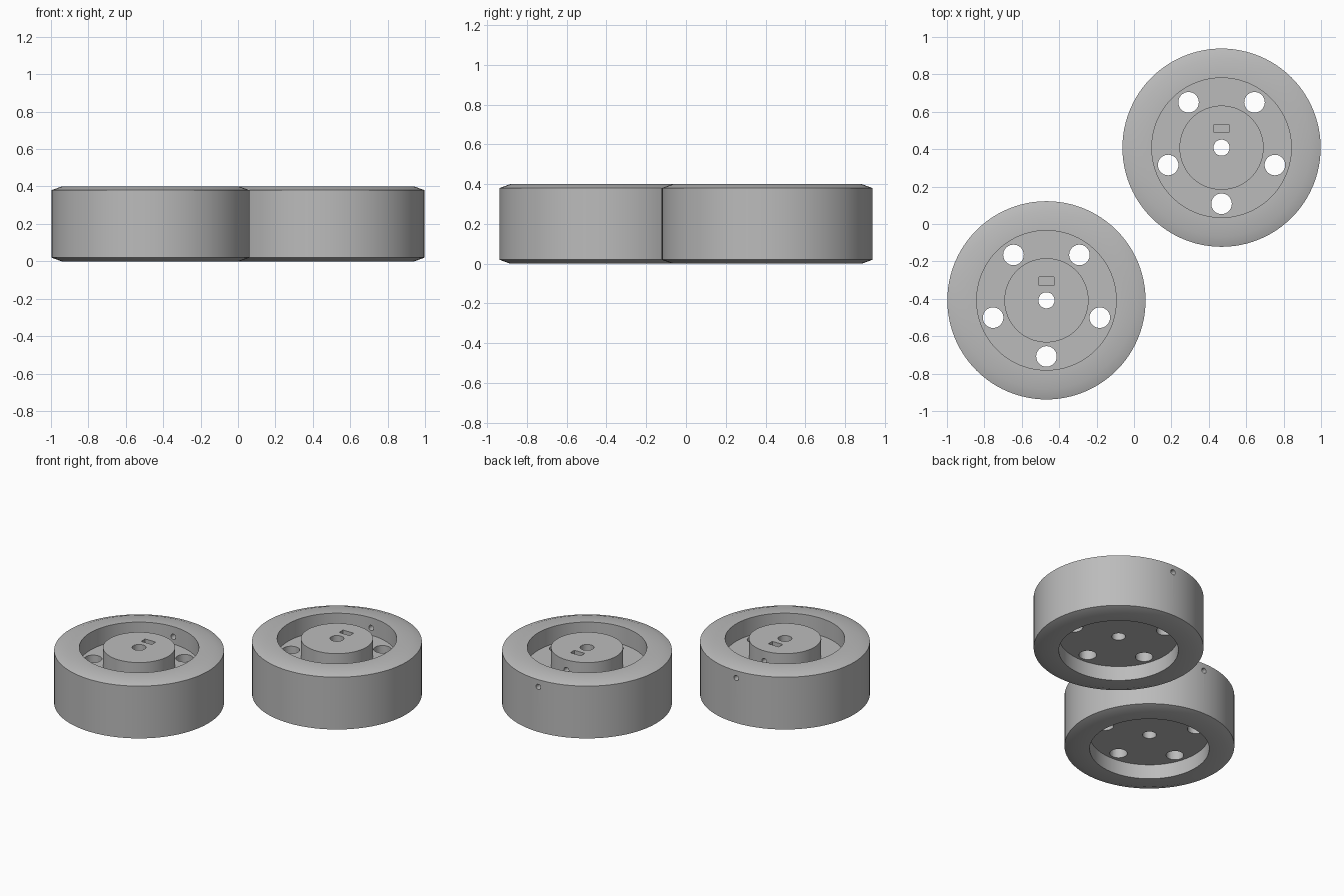
import bpy, bmesh, math
from mathutils import Vector, Matrix

cube = bpy.data.objects.get("Cube")
if cube:
    bpy.data.objects.remove(cube, do_unlink=True)

CENTRE = Vector((0.468, 0.408, 0))
SEGMENTS = 96

grey = bpy.data.materials.new("plain_grey")
grey.use_nodes = True
colour = (0.5, 0.5, 0.5, 1)
grey.diffuse_color = colour
grey.node_tree.nodes["Principled BSDF"].inputs["Base Color"].default_value = colour


def make_object(name, bm):
    bmesh.ops.recalc_face_normals(bm, faces=bm.faces)
    mesh = bpy.data.meshes.new(name)
    bm.to_mesh(mesh)
    bm.free()
    mesh.materials.append(grey)
    obj = bpy.data.objects.new(name, mesh)
    bpy.context.collection.objects.link(obj)
    return obj


def lathe(name, profile):
    """Revolve a closed (radius, height) outline about z."""
    bm = bmesh.new()
    verts = [bm.verts.new((r, 0, z)) for r, z in profile]
    edges = [bm.edges.new((a, b)) for a, b in zip(verts, verts[1:] + verts[:1])]
    bmesh.ops.spin(bm, geom=verts + edges, axis=(0, 0, 1), cent=(0, 0, 0),
                   angle=math.tau, steps=SEGMENTS, use_merge=True)
    bmesh.ops.remove_doubles(bm, verts=bm.verts, dist=0.0001)
    return make_object(name, bm)


def add_cylinder(bm, location, radius, depth, rotation=Matrix()):
    bmesh.ops.create_cone(bm, cap_ends=True, segments=32, radius1=radius,
                          radius2=radius, depth=depth,
                          matrix=Matrix.Translation(location) @ rotation)


# Wheel body: rim, thin web, raised hub and centre bore
wheel = lathe("wheel_right", [
    (0.043, 0.10), (0.373, 0.10), (0.373, 0), (0.475, 0), (0.53, 0.02),
    (0.53, 0.38), (0.475, 0.40), (0.373, 0.40), (0.373, 0.28),
    (0.225, 0.28), (0.225, 0.40), (0.043, 0.40)])

# Cutters: five web holes, radial screw hole, nut pocket in the hub
bm = bmesh.new()
for i in range(5):
    angle = -math.pi / 2 + i * math.tau / 5
    add_cylinder(bm, (0.3 * math.cos(angle), 0.3 * math.sin(angle), 0.19), 0.055, 0.3)
web_holes = make_object("web_hole_cutter", bm)

bm = bmesh.new()
add_cylinder(bm, (0, 0.3, 0.33), 0.018, 0.6, Matrix.Rotation(math.pi / 2, 4, "X"))
screw_hole = make_object("screw_hole_cutter", bm)

bm = bmesh.new()
bmesh.ops.create_cube(bm, size=1, matrix=Matrix.Translation((0, 0.102, 0.39))
                      @ Matrix.Diagonal((0.08, 0.043, 0.2, 1)))
nut_pocket = make_object("nut_pocket_cutter", bm)

bpy.context.view_layer.objects.active = wheel
for cutter in (web_holes, screw_hole, nut_pocket):
    cutter.hide_render = True
    mod = wheel.modifiers.new("cut", "BOOLEAN")
    mod.operation = "DIFFERENCE"
    mod.solver = "EXACT"
    mod.object = cutter
    bpy.ops.object.modifier_apply(modifier=mod.name)
    bpy.data.objects.remove(cutter, do_unlink=True)

# Smooth the round surfaces, keep the edges crisp
bpy.ops.object.select_all(action="DESELECT")
wheel.select_set(True)
bpy.ops.object.shade_smooth_by_angle(angle=math.radians(30))

# Second identical wheel on the opposite corner
second = wheel.copy()
second.name = "wheel_left"
second.location = CENTRE
bpy.context.collection.objects.link(second)
wheel.location = -CENTRE
